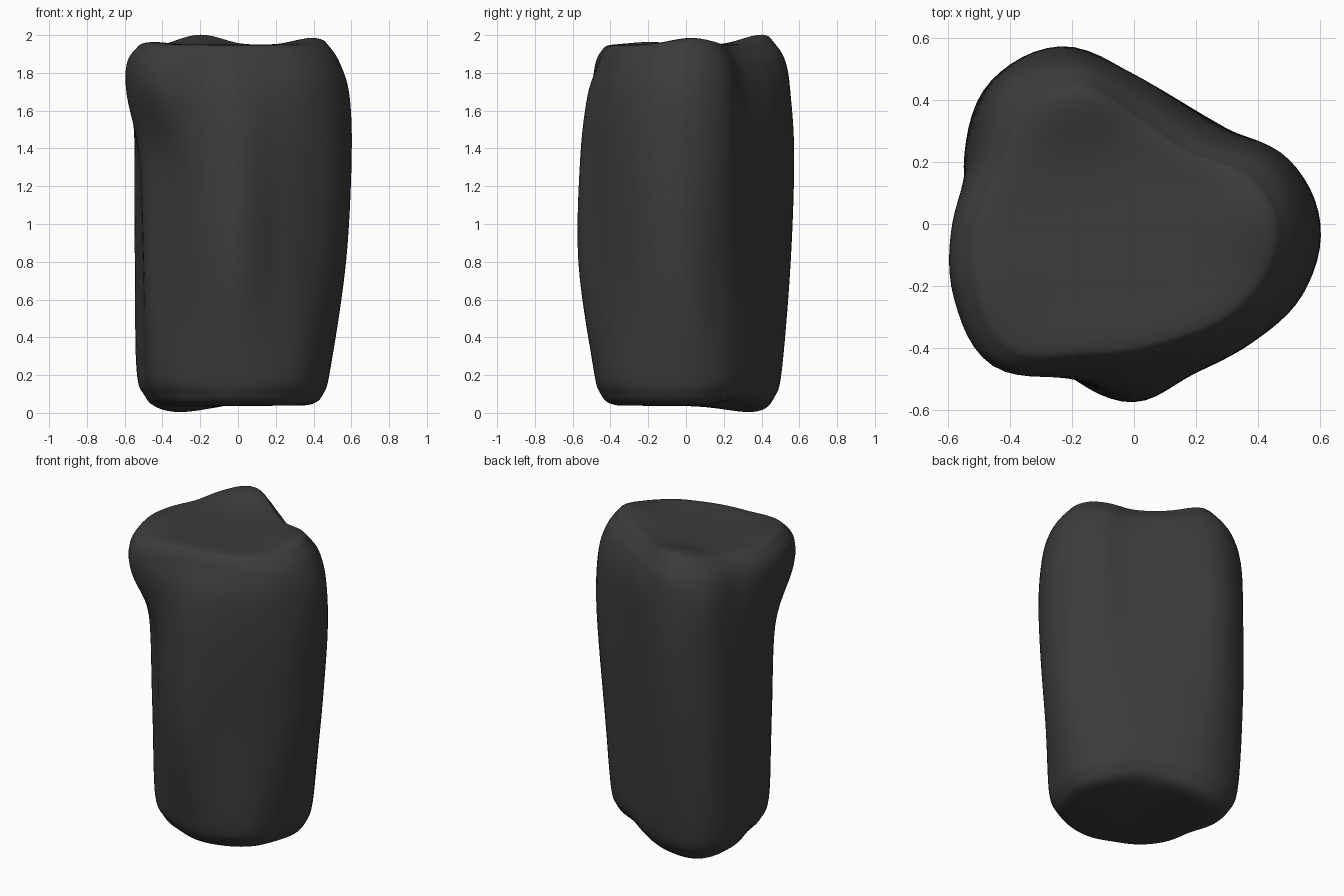
import bpy, bmesh
from math import cos, sin, pi, exp, floor

cube = bpy.data.objects.get("Cube")
if cube:
    bpy.data.objects.remove(cube, do_unlink=True)

# Cross-sections: radii in hundredths, anticlockwise from +x
foot = [49, 46, 42, 41, 46, 55, 62, 58, 50, 50, 49, 47, 49, 50, 51, 49]
waist = [57, 50, 43, 42, 48, 60, 65, 59, 51, 52, 49, 53, 57, 51, 52, 56]
chest = [60, 54, 43, 42, 48, 62, 65, 59, 53, 54, 51, 53, 56, 52, 54, 59]
shoulder = [59, 53, 42, 41, 48, 60, 64, 57, 58, 62, 63, 54, 52, 50, 53, 57]
crown = [54, 49, 38, 37, 44, 57, 60, 54, 58, 62, 64, 51, 46, 45, 49, 53]
lip = [48, 42, 32, 31, 37, 50, 53, 49, 53, 57, 59, 47, 42, 41, 44, 47]

# Loft rows: height, section, scale
rows = [(0.038, foot, 0.02), (0.038, foot, 0.5), (0.045, foot, 0.79),
        (0.1, foot, 0.92), (0.24, foot, 1), (0.8, waist, 1),
        (1.35, chest, 1), (1.68, shoulder, 1), (1.84, crown, 1),
        (1.92, lip, 1), (1.948, lip, 0.88),
        (1.945, lip, 0.5), (1.945, lip, 0.02)]

SIDES, STEPS = 96, 6


def spline(a, b, c, d, t):
    return b + t / 2 * (c - a + t * (2 * a - 5 * b + 4 * c - d
                                     + t * (3 * (b - c) + d - a)))


def around(section, u):
    n = len(section)
    i = floor(u)
    return spline(*(section[(i + k) % n] for k in (-1, 0, 1, 2)), u - i) / 100


def hill(x, y, cx, cy, width):
    return exp(-((x - cx) ** 2 + (y - cy) ** 2) / width ** 2)


def surface_point(v, side):
    i = min(floor(v), len(rows) - 2)
    near = [rows[min(max(i + k, 0), len(rows) - 1)] for k in (-1, 0, 1, 2)]
    u = side * len(foot) / SIDES
    r = spline(*(around(s, u) * k for _, s, k in near), v - i)
    z = spline(*(row[0] for row in near), v - i)
    a = 2 * pi * side / SIDES
    x, y = r * cos(a), r * sin(a)
    # Raised corners on top, one low corner and a lifted edge underneath
    top = min(max((z - 1.7) / 0.25, 0), 1)
    low = min(max((0.4 - z) / 0.35, 0), 1)
    z += top * (0.055 * hill(x, y, -0.2, 0.42, 0.17)
                + 0.036 * hill(x, y, 0.4, 0.03, 0.16)
                + 0.015 * hill(x, y, -0.47, -0.2, 0.16))
    z += low * (0.045 * hill(x, y, 0.2, 0.36, 0.2)
                - 0.038 * hill(x, y, -0.34, 0.38, 0.22))
    return x, y, z


# Stone body
bm = bmesh.new()
count = (len(rows) - 1) * STEPS
rings = [[bm.verts.new(surface_point(j / STEPS, s)) for s in range(SIDES)]
         for j in range(count + 1)]
for lower, upper in zip(rings, rings[1:]):
    for s in range(SIDES):
        n = (s + 1) % SIDES
        bm.faces.new((lower[s], lower[n], upper[n], upper[s]))
bm.faces.new(rings[0][::-1])
bm.faces.new(rings[-1])
for face in bm.faces:
    face.smooth = True
mesh = bpy.data.meshes.new("stone_pillar")
bm.to_mesh(mesh)
bm.free()
stone = bpy.data.objects.new("stone_pillar", mesh)
bpy.context.collection.objects.link(stone)

# Dark stone colour
mat = bpy.data.materials.new("dark_grey_stone")
mat.use_nodes = True
colour = (0.045, 0.045, 0.045, 1)
mat.diffuse_color = colour
shader = next(n for n in mat.node_tree.nodes if n.type == 'BSDF_PRINCIPLED')
shader.inputs["Base Color"].default_value = colour
mesh.materials.append(mat)
